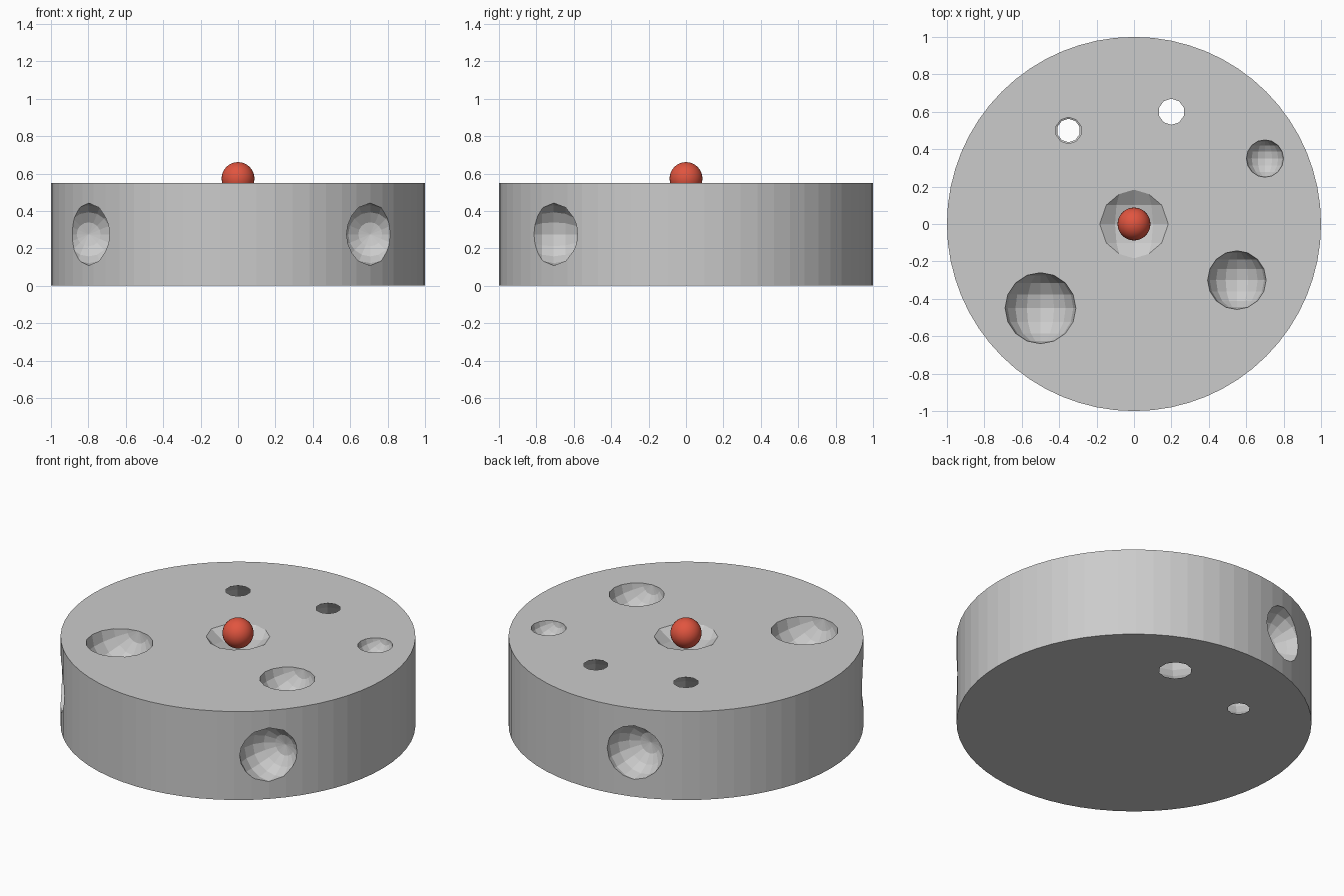
import bpy
from math import radians, cos, sin

cube = bpy.data.objects.get("Cube")
if cube:
    bpy.data.objects.remove(cube, do_unlink=True)

HEIGHT = 0.55


def flat_material(name, rgb):
    mat = bpy.data.materials.new(name)
    mat.use_nodes = True
    color = (*rgb, 1.0)
    mat.diffuse_color = color
    bsdf = next(n for n in mat.node_tree.nodes if n.type == 'BSDF_PRINCIPLED')
    bsdf.inputs["Base Color"].default_value = color
    return mat


def carve(target, cutter):
    """Subtract the cutter from the target, then discard it."""
    cutter.hide_render = True
    mod = target.modifiers.new("carve", 'BOOLEAN')
    mod.operation = 'DIFFERENCE'
    mod.solver = 'EXACT'
    mod.object = cutter
    bpy.ops.object.select_all(action='DESELECT')
    bpy.context.view_layer.objects.active = target
    target.select_set(True)
    bpy.ops.object.modifier_apply(modifier=mod.name)
    bpy.data.objects.remove(cutter, do_unlink=True)


def pit(target, x, y, z, radius):
    """Coarse spherical pit with its poles along y."""
    bpy.ops.mesh.primitive_uv_sphere_add(
        segments=16, ring_count=8, radius=radius,
        location=(x, y, z), rotation=(radians(90), 0, 0))
    carve(target, bpy.context.object)


def through_hole(target, x, y, z, half_height):
    """Bulging cavity that opens at both flat faces."""
    bpy.ops.mesh.primitive_uv_sphere_add(
        segments=10, ring_count=12, radius=1, location=(x, y, z))
    cutter = bpy.context.object
    cutter.scale = (0.24, 0.24, half_height)
    carve(target, cutter)


grey = flat_material("stone grey", (0.6, 0.6, 0.6))
red = flat_material("warm red", (0.75, 0.09, 0.05))

# Thick round disc
bpy.ops.mesh.primitive_cylinder_add(
    vertices=64, radius=1, depth=HEIGHT, location=(0, 0, HEIGHT / 2))
disc = bpy.context.object
disc.name = "pitted_disc"
disc.data.materials.append(grey)

# Pits in the top face, and the shallow seat in the middle
for x, y, radius in ((-0.5, -0.45, 0.19), (0.55, -0.3, 0.157), (0.7, 0.35, 0.1)):
    pit(disc, x, y, HEIGHT + 0.003, radius)
pit(disc, 0, 0, 0.74, 0.265)

# Pits around the rim
for angle in (-45, 108, 217):
    a = radians(angle)
    pit(disc, cos(a), sin(a), HEIGHT / 2, 0.167)

# Holes right through the disc
through_hole(disc, -0.35, 0.5, 0.277, 0.287)
through_hole(disc, 0.2, 0.6, 0.269, 0.295)

# Ball resting in the middle seat
bpy.ops.mesh.primitive_uv_sphere_add(
    segments=32, ring_count=16, radius=0.088, location=(0, 0, 0.573))
ball = bpy.context.object
ball.name = "ball"
ball.data.materials.append(red)
bpy.ops.object.shade_smooth()
